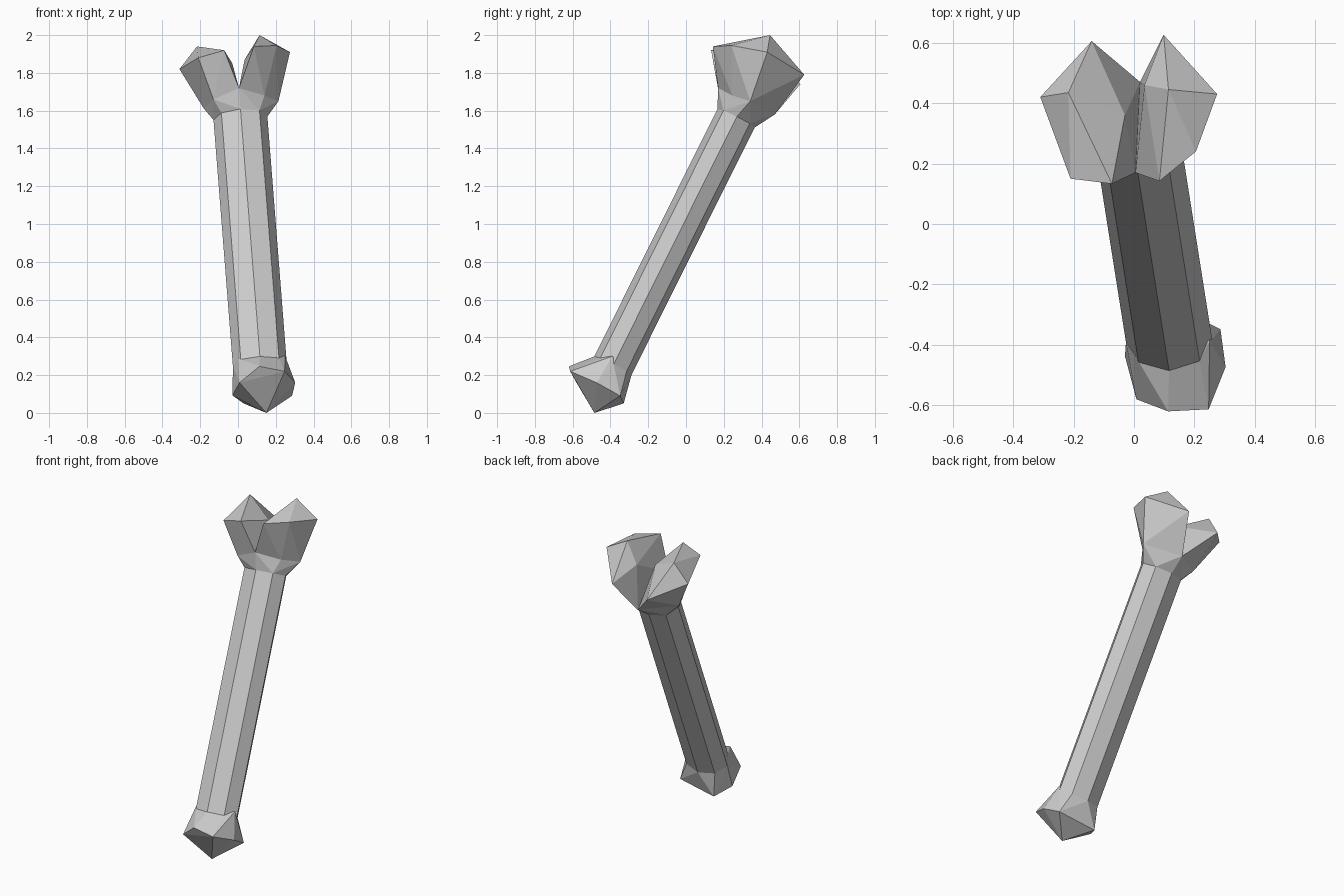
import bpy, bmesh
from math import sin, cos, pi
from mathutils import Vector

cube = bpy.data.objects.get("Cube")
if cube:
    bpy.data.objects.remove(cube, do_unlink=True)

GREY = (0.6, 0.6, 0.6, 1.0)
bone = bpy.data.materials.new("bone grey")
bone.use_nodes = True
bone.diffuse_color = GREY
bone.node_tree.nodes["Principled BSDF"].inputs["Base Color"].default_value = GREY


def ring(centre, axis):
    """Slightly flattened octagon square to the shaft."""
    side = Vector((1, 0, 0))
    side = (side - axis * side.dot(axis)).normalized()
    front = side.cross(axis)
    return [centre + side * 0.143 * cos(i * pi / 4) + front * 0.11 * sin(i * pi / 4)
            for i in range(8)]


def faceted(name, points):
    """Flat-faced convex chunk spanning the given corners."""
    bm = bmesh.new()
    for p in points:
        bm.verts.new(p)
    out = bmesh.ops.convex_hull(bm, input=bm.verts)
    loose = {g for g in out["geom_interior"] + out["geom_unused"]
             if isinstance(g, bmesh.types.BMVert)}
    bmesh.ops.delete(bm, geom=list(loose), context='VERTS')
    bmesh.ops.recalc_face_normals(bm, faces=bm.faces)
    mesh = bpy.data.meshes.new(name)
    bm.to_mesh(mesh)
    bm.free()
    mesh.materials.append(bone)
    obj = bpy.data.objects.new(name, mesh)
    bpy.context.collection.objects.link(obj)
    return obj


# Leaning shaft
low, high = Vector((0.116, -0.387, 0.25)), Vector((0.013, 0.265, 1.56))
axis = (high - low).normalized()
low_ring, high_ring = ring(low, axis), ring(high, axis)
faceted("shaft", low_ring + high_ring)

# Flared neck under the two knobs
cleft_front, cleft_back = (0.005, 0.17, 1.72), (0.02, 0.47, 1.58)
left_base = [(0.14, 0.245, 1.68), (0.214, 0.34, 1.65)]
right_base = [(-0.13, 0.18, 1.66), (-0.18, 0.33, 1.61)]
faceted("upper_neck", high_ring + left_base + right_base + [cleft_front, cleft_back])

# Pair of knobs at the upper end
faceted("left_knob", left_base + [
    cleft_front, cleft_back,
    (0.114, 0.445, 2.0), (0.275, 0.43, 1.91), (0.098, 0.626, 1.79),
    (0.084, 0.142, 1.94), (0.205, 0.24, 1.945), (0.035, 0.46, 1.87)])
faceted("right_knob", right_base + [
    cleft_front, cleft_back,
    (-0.217, 0.435, 1.94), (-0.31, 0.42, 1.82), (-0.14, 0.605, 1.74),
    (-0.21, 0.15, 1.88), (-0.073, 0.133, 1.92), (-0.03, 0.36, 1.85)])

# Blunt lower end
faceted("lower_end", low_ring + [
    (0.113, -0.62, 0.246), (0.247, -0.613, 0.22), (0.008, -0.58, 0.16),
    (0.303, -0.473, 0.16), (0.286, -0.348, 0.09), (0.15, -0.485, 0.0),
    (-0.03, -0.437, 0.093), (0.03, -0.33, 0.05), (0.25, -0.39, 0.3),
    (0.0, -0.43, 0.29)])
